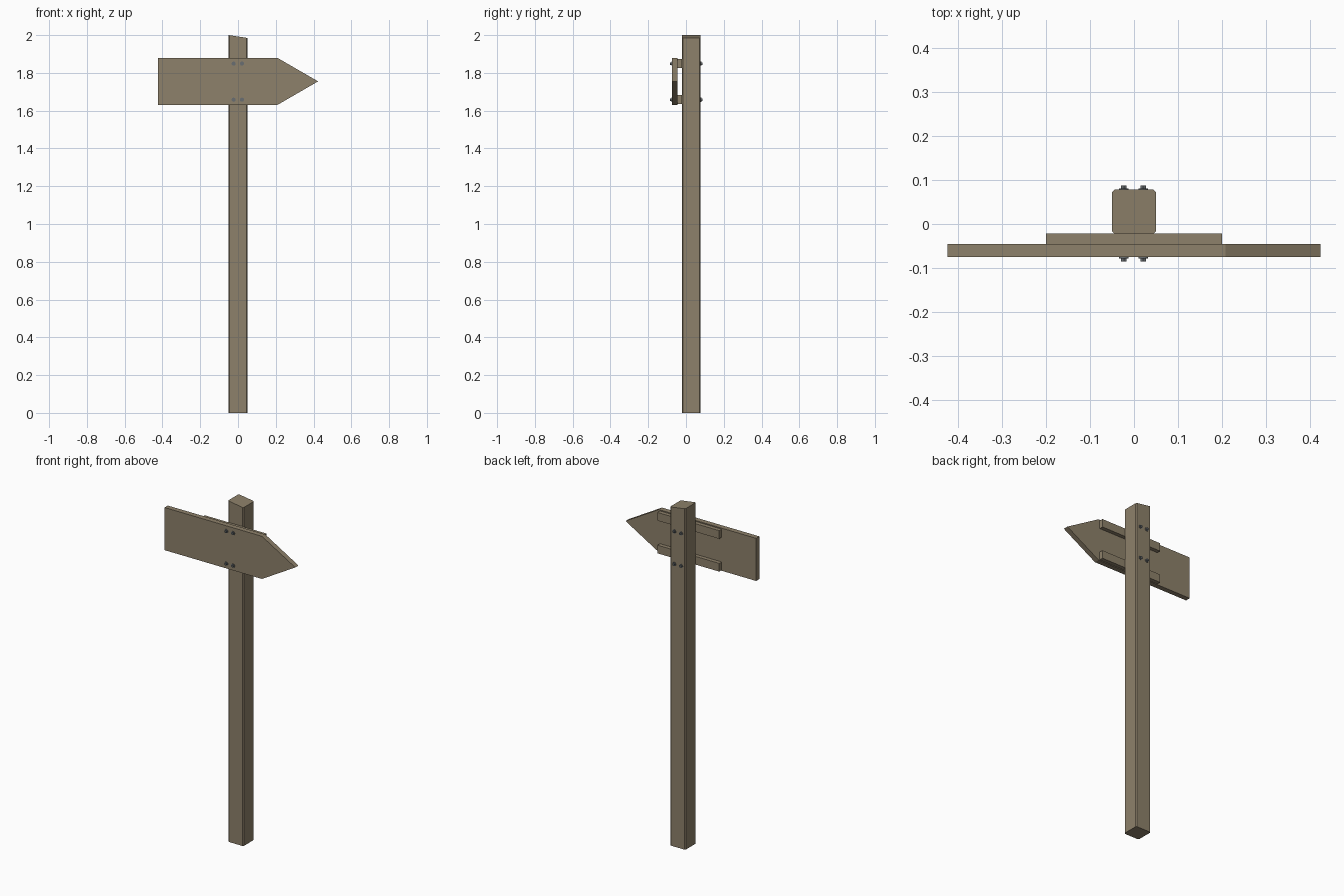
import bpy, bmesh, math
from mathutils import Matrix

if "Cube" in bpy.data.objects:
    bpy.data.objects.remove(bpy.data.objects["Cube"])


def material(name, rgb):
    m = bpy.data.materials.new(name)
    m.diffuse_color = (*rgb, 1)
    m.use_nodes = True
    m.node_tree.nodes["Principled BSDF"].inputs["Base Color"].default_value = m.diffuse_color
    return m


wood = material("weathered_wood", (0.27, 0.22, 0.145))
steel = material("grey_steel", (0.14, 0.155, 0.165))


def finish(bm, name, mat):
    bmesh.ops.recalc_face_normals(bm, faces=bm.faces)
    me = bpy.data.meshes.new(name)
    bm.to_mesh(me)
    bm.free()
    me.materials.append(mat)
    ob = bpy.data.objects.new(name, me)
    bpy.context.collection.objects.link(ob)
    return ob


def extruded(name, points, y0, y1, mat):
    """Front (x, z) outline extruded from y0 to y1."""
    bm = bmesh.new()
    face = bm.faces.new([bm.verts.new((x, y0, z)) for x, z in points])
    ext = bmesh.ops.extrude_face_region(bm, geom=[face])
    for v in ext["geom"]:
        if isinstance(v, bmesh.types.BMVert):
            v.co.y = y1
    return finish(bm, name, mat)


# Post: chamfered section, slanted top
w, c, yc = 0.05, 0.006, 0.028
section = [(w, c - w), (w, w - c), (w - c, w), (c - w, w),
           (-w, w - c), (-w, c - w), (c - w, -w), (w - c, -w)]
bm = bmesh.new()
base = bm.faces.new([bm.verts.new((x, y + yc, 0)) for x, y in section])
ext = bmesh.ops.extrude_face_region(bm, geom=[base])
for v in ext["geom"]:
    if isinstance(v, bmesh.types.BMVert):
        v.co.z = 1.9925 - 0.15 * v.co.x
finish(bm, "post", wood)

# Arrow board
extruded("arrow_board", [(-0.424, 1.63), (0.208, 1.63), (0.424, 1.755),
                         (0.208, 1.88), (-0.424, 1.88)], -0.075, -0.045, wood)

# Two battens between the board and the post
for name, z0, z1 in (("lower_batten", 1.634, 1.682), ("upper_batten", 1.826, 1.874)):
    extruded(name, [(-0.2, z0), (0.2, z0), (0.2, z1), (-0.2, z1)], -0.045, -0.022, wood)


# Bolts: washer and hexagonal head on the board and on the back of the post
def cylinder(bm, x, z, y0, y1, radius, sides):
    bmesh.ops.create_cone(
        bm, cap_ends=True, segments=sides, radius1=radius, radius2=radius,
        depth=abs(y1 - y0),
        matrix=Matrix.Translation((x, (y0 + y1) / 2, z)) @ Matrix.Rotation(math.pi / 2, 4, 'X'))


for side, y, d in (("front", -0.075, -1), ("back", 0.078, 1)):
    for row, z in (("lower", 1.658), ("upper", 1.849)):
        for col, x in (("left", -0.023), ("right", 0.021)):
            bm = bmesh.new()
            cylinder(bm, x, z, y - d * 0.001, y + d * 0.003, 0.011, 16)
            cylinder(bm, x, z, y + d * 0.003, y + d * 0.010, 0.007, 6)
            finish(bm, f"{side}_{row}_{col}_bolt", steel)
